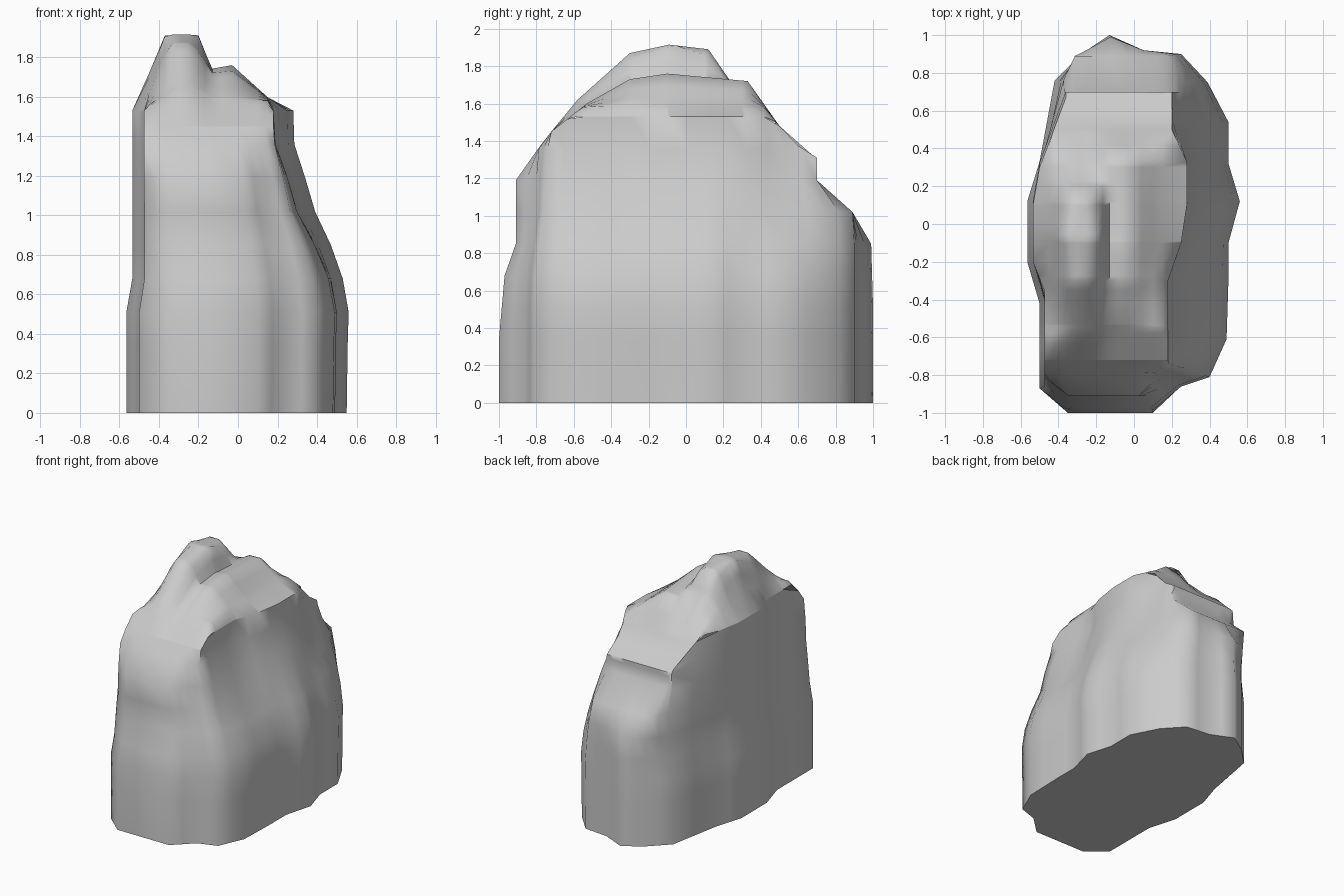
import bpy, bmesh, math

if "Cube" in bpy.data.objects:
    bpy.data.objects.remove(bpy.data.objects["Cube"])

# Plan outlines, matched point for point: foot of the rock and rim of its top
FOOT = [(-.13, 1), (.05, .92), (.25, .9), (.39, .75), (.5, .54), (.5, .32), (.56, .12),
        (.5, -.1), (.5, -.3), (.49, -.61), (.4, -.81), (.25, -.86), (.1, -1), (-.35, -1),
        (-.5, -.87), (-.5, -.42), (-.565, -.2), (-.565, .12), (-.5, .33), (-.42, .76), (-.28, .9)]
RIM = [(-.13, .7), (.05, .7), (.15, .7), (.2, .7), (.2, .5), (.28, .33), (.28, .1),
       (.25, -.1), (.18, -.3), (.18, -.55), (.18, -.72), (.1, -.72), (0, -.72), (-.35, -.72),
       (-.475, -.72), (-.475, -.35), (-.535, -.2), (-.535, .1), (-.5, .3), (-.36, .67), (-.34, .7)]

# Wall levels: z, blend foot->rim, left, right, front, back extents
LEVELS = [(0, 0, .565, .55, 1, 1), (.34, 0, .565, .555, 1, 1), (.51, 0, .565, .56, .985, 1),
          (.68, .08, .535, .53, .97, .995), (.85, .35, .535, .47, .91, .99),
          (1.02, .65, .535, .39, .91, .89), (1.19, .75, .535, .34, .91, .7),
          (1.36, .95, .535, .285, .79, .7)]

# Long profiles of the main ridge and of the lower ridge beside it: y, z
MAIN = [(-.79, 1.38), (-.72, 1.45), (-.58, 1.62), (-.3, 1.87), (-.09, 1.915), (.12, 1.89),
        (.23, 1.73), (.5, 1.48), (.56, 1.4), (.7, 1.31)]
SIDE = [(-.79, 1.38), (-.72, 1.45), (-.53, 1.6), (-.3, 1.73), (-.1, 1.76), (.33, 1.72),
        (.5, 1.48), (.56, 1.4), (.7, 1.31)]


def lerp_table(table, v):
    if v <= table[0][0]:
        return table[0][1]
    for (a, p), (b, q) in zip(table, table[1:]):
        if v <= b:
            return p + (q - p) * (v - a) / (b - a)
    return table[-1][1]


def height(x, y):
    m, s = lerp_table(MAIN, y), lerp_table(SIDE, y)
    far = min(1, abs(y + .05) / .45)          # ridge narrows away from its peak
    across = [(-.54, min(m, 1.53)), (-.45, min(m, 1.72 - .16 * far)), (-.37 + .05 * far, m),
              (-.2 - .05 * far, m), (-.13, s - .02 * (1 - far)), (-.03, s),
              (.17, min(s, 1.58)), (.28, min(s, 1.53))]
    return lerp_table(across, x)


def rim_height(x, y):
    return min(1.53, height(x, y))


def refine(pts):
    out = []
    for (x, y), (u, v) in zip(pts, pts[1:] + pts[:1]):
        out += [(x, y), ((x + u) / 2, (y + v) / 2)]
    return out


def section(t, left, right, front, back):
    xs = [a + (c - a) * t for (a, b), (c, d) in zip(FOOT, RIM)]
    ys = [b * (1 - .09 * t) if b < 0 else b for a, b in FOOT]
    lo, hi = min(xs), max(xs)
    return refine([(x * (right / hi if x > 0 else -left / lo), max(-front, min(back, y)))
                   for x, y in zip(xs, ys)])


bm = bmesh.new()
rim = refine(RIM)
rings = []

# Rock walls, kept just below the rim where the back is low
for z, t, *ext in LEVELS:
    rings.append([bm.verts.new((x, y, min(z, rim_height(*r) - .03)))
                  for (x, y), r in zip(section(t, *ext), rim)])
rings.append([bm.verts.new((x, y, rim_height(x, y))) for x, y in rim])
for a, b in zip(rings, rings[1:]):
    n = len(a)
    for i in range(n):
        j = (i + 1) % n
        bm.faces.new((a[i], a[j], b[j], b[i]))
bm.faces.new(rings[0])

# Ridged top: rows across the rock between the left and right rim
right_rim = [(y, x) for x, y in RIM[10:2:-1]]
left_rim = [(y, x) for x, y in RIM[14:]]
stations = sorted({round(y, 3) for x, y in rim} | {p[0] for p in MAIN[1:] + SIDE[1:]})
columns = [-.6, -.45, -.41, -.37, -.33, -.29, -.25, -.2, -.165, -.13, -.08, -.03, .04, .1, .15, .4]
rows = []
for y in stations:
    l, r = lerp_table(left_rim, y), lerp_table(right_rim, y)
    row = []
    for c in columns:
        x = max(l, min(r, c))
        edge = x in (l, r)
        row.append(bm.verts.new((x, y, rim_height(x, y) if edge else height(x, y))))
    rows.append(row)
for a, b in zip(rows, rows[1:]):
    for i in range(len(columns) - 1):
        bm.faces.new((a[i], a[i + 1], b[i + 1], b[i]))
bmesh.ops.remove_doubles(bm, verts=bm.verts, dist=.002)
bmesh.ops.recalc_face_normals(bm, faces=bm.faces)

mesh = bpy.data.meshes.new("rock")
bm.to_mesh(mesh)
bm.free()
rock = bpy.data.objects.new("rock", mesh)
bpy.context.collection.objects.link(rock)
bpy.context.view_layer.objects.active = rock
rock.select_set(True)
bpy.ops.object.shade_smooth_by_angle(angle=math.radians(60))
